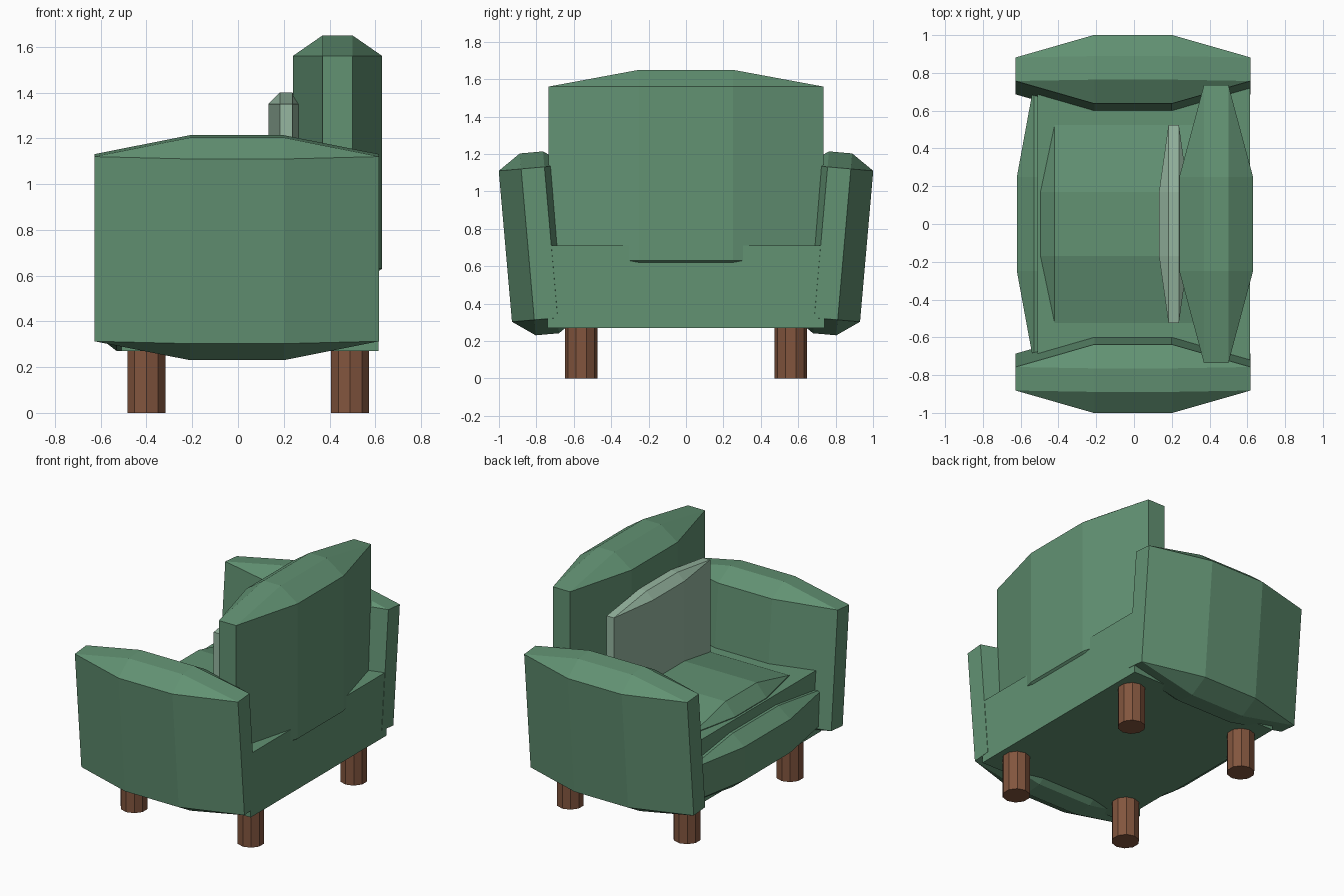
import bpy, bmesh, math
from mathutils import Matrix, Vector

if "Cube" in bpy.data.objects:
    bpy.data.objects.remove(bpy.data.objects["Cube"])


def material(name, rgb):
    m = bpy.data.materials.new(name)
    m.diffuse_color = (*rgb, 1)
    m.use_nodes = True
    m.node_tree.nodes["Principled BSDF"].inputs["Base Color"].default_value = m.diffuse_color
    return m


GREEN = material("green fabric", (0.122, 0.287, 0.171))
PALE = material("pale green fabric", (0.305, 0.468, 0.352))
WOOD = material("brown wood", (0.223, 0.091, 0.048))


def finish(bm, name, mat):
    bmesh.ops.recalc_face_normals(bm, faces=bm.faces)
    me = bpy.data.meshes.new(name)
    bm.to_mesh(me)
    bm.free()
    me.materials.append(mat)
    ob = bpy.data.objects.new(name, me)
    bpy.context.collection.objects.link(ob)
    return ob


def pillow(name, mat, centre, length, mid, half_t, half_w, bulge_t, bulge_w, axes, tilt=0.0):
    """Faceted puffed block: rectangular ends, octagonal middle.
    axes = indices of the (length, thickness, width) directions."""
    pts = []
    for s in (-1, 1):
        for t in (-1, 1):
            for w in (-1, 1):
                pts.append((s * length, t * half_t, w * half_w))
                pts.append((s * mid, t * (half_t + bulge_t), w * half_w))
                pts.append((s * mid, t * half_t, w * (half_w + bulge_w)))
    xf = Matrix.Translation(centre) @ Matrix.Rotation(tilt, 4, 'X')
    bm = bmesh.new()
    for p in pts:
        v = Vector((0, 0, 0))
        for a, c in zip(axes, p):
            v[a] = c
        bm.verts.new(xf @ v)
    bmesh.ops.convex_hull(bm, input=bm.verts)
    bmesh.ops.dissolve_limit(bm, angle_limit=0.01, verts=bm.verts, edges=bm.edges)
    return finish(bm, name, mat)


X, Y, Z = 0, 1, 2

# Base box
bm = bmesh.new()
bmesh.ops.create_cube(bm, size=1, matrix=Matrix.Translation((0.0525, 0, 0.49))
                      @ Matrix.Diagonal((1.125, 1.48, 0.44, 1)))
finish(bm, "base", GREEN)

# Arms, leaning outward at the top
for side, label in ((1, "left"), (-1, "right")):
    pillow(label + "_arm", GREEN, (-0.005, side * 0.784, 0.722), 0.622, 0.205,
           0.0625, 0.405, 0.12, 0.083, (X, Y, Z), -side * math.radians(5))

# Backrest, front apron, seat and back cushions
pillow("backrest", GREEN, (0.435, 0, 1.095), 0.735, 0.25,
       0.065, 0.465, 0.13, 0.09, (Y, X, Z))
pillow("front_apron", GREEN, (-0.49, 0, 0.455), 0.74, 0.25,
       0.04, 0.115, 0.09, 0.07, (Y, X, Z))
pillow("seat_cushion", GREEN, (0.0, 0, 0.665), 0.525, 0.17,
       0.05, 0.42, 0.085, 0.075, (Y, Z, X))
pillow("back_cushion", PALE, (0.21, 0, 1.03), 0.525, 0.17,
       0.0275, 0.32, 0.05, 0.05, (Y, X, Z))

# Ten-sided legs
for x, fb in ((-0.40, "front"), (0.49, "back")):
    for y, lr in ((0.56, "left"), (-0.56, "right")):
        bm = bmesh.new()
        bmesh.ops.create_cone(bm, cap_ends=True, segments=10, radius1=0.0875,
                              radius2=0.0875, depth=0.29,
                              matrix=Matrix.Translation((x, y, 0.145))
                              @ Matrix.Rotation(math.pi / 2, 4, 'Z'))
        bmesh.ops.rotate(bm, verts=bm.verts, cent=(x, y, 0),
                         matrix=Matrix.Rotation(math.pi / 2, 3, 'Z'))
        finish(bm, f"{fb}_{lr}_leg", WOOD)
